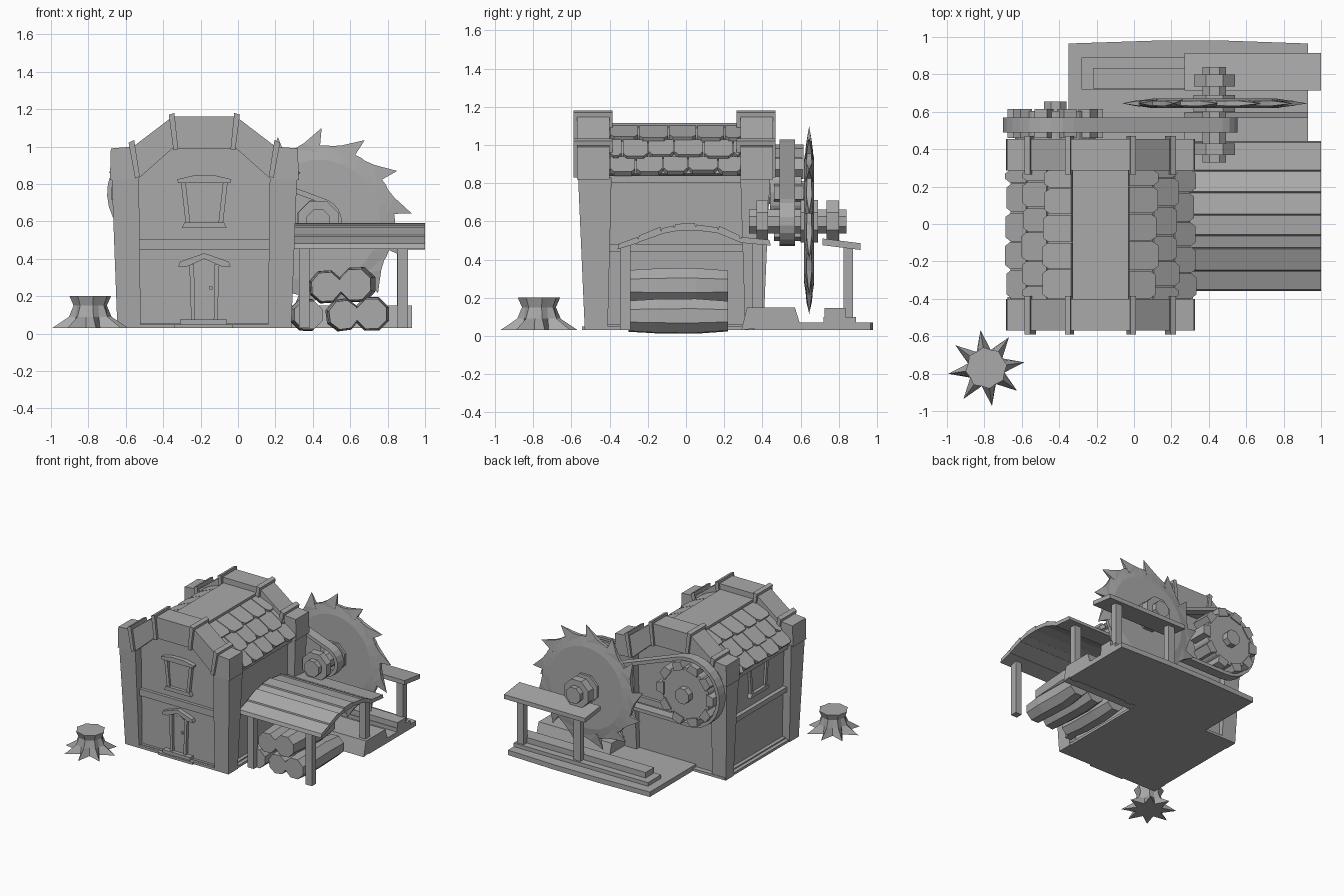
import bpy, bmesh, math, random
from math import sin, cos, pi, radians

if "Cube" in bpy.data.objects:
    bpy.data.objects.remove(bpy.data.objects["Cube"])

random.seed(4)
gray = bpy.data.materials.new("plain gray")
gray.diffuse_color = (0.4, 0.4, 0.4, 1)
gray.use_nodes = True
gray.node_tree.nodes["Principled BSDF"].inputs["Base Color"].default_value = gray.diffuse_color
CX = -0.18  # house centre line


def mesh_object(name, verts, faces):
    me = bpy.data.meshes.new(name)
    me.from_pydata(verts, [], faces)
    bm = bmesh.new()
    bm.from_mesh(me)
    bmesh.ops.recalc_face_normals(bm, faces=bm.faces)
    bm.to_mesh(me)
    bm.free()
    me.materials.append(gray)
    ob = bpy.data.objects.new(name, me)
    bpy.context.collection.objects.link(ob)
    return ob


def loft(name, loops, cap=True):
    """Skin a list of equally long vertex loops."""
    n = len(loops[0])
    faces = [(k * n + i, k * n + (i + 1) % n, (k + 1) * n + (i + 1) % n, (k + 1) * n + i)
             for k in range(len(loops) - 1) for i in range(n)]
    if cap:
        faces += [tuple(range(n)), tuple(range((len(loops) - 1) * n, len(loops) * n))]
    return mesh_object(name, [v for l in loops for v in l], faces)


def place(axis, p, d):
    return {"x": (d, p[0], p[1]), "y": (p[0], d, p[1]), "z": (p[0], p[1], d)}[axis]


def prism(name, axis, pts, a, b):
    return loft(name, [[place(axis, p, d) for p in pts] for d in (a, b)])


def rect(x0, x1, y0, y1):
    return [(x0, y0), (x1, y0), (x1, y1), (x0, y1)]


def box(name, x0, x1, y0, y1, z0, z1):
    return prism(name, "z", rect(x0, x1, y0, y1), z0, z1)


def frustum(name, low, z0, high, z1):
    return loft(name, [[(x, y, z) for x, y in rect(*r)] for r, z in ((low, z0), (high, z1))])


def ring_pts(cx, cz, r, n, a0=0.0):
    return [(cx + r * cos(a0 + 2 * pi * i / n), cz + r * sin(a0 + 2 * pi * i / n)) for i in range(n)]


def sym(pts):
    """Close a right-hand half outline with its mirror image about the house centre."""
    return pts + [(2 * CX - x, z) for x, z in reversed(pts)]


def mir(x0, x1, side):
    return (x0, x1) if side > 0 else (2 * CX - x1, 2 * CX - x0)


# House body and foundation
prism("house_walls", "y", sym([(0.22, 0.03), (0.25, 0.83), (0.17, 0.85), (-0.01, 1.0)]), -0.49, 0.37)
box("house_foundation", -0.64, 0.28, -0.53, 0.41, 0.03, 0.05)

# Leaning corner pillars
for side in (1, -1):
    frustum("corner_pillar_front", (*mir(0.16, 0.285, side), -0.53, -0.41), 0.03,
            (*mir(0.17, 0.315, side), -0.565, -0.39), 0.83)
    frustum("corner_pillar_back", (*mir(0.16, 0.285, side), 0.31, 0.405), 0.03,
            (*mir(0.17, 0.315, side), 0.285, 0.44), 0.83)

# Thick gable arches at both ends with clamp ribs
outer = [(0.325, 0.82), (0.32, 0.99), (0.2, 1.0), (-0.01, 1.16)]
inner = [(-0.01, 0.99), (0.17, 0.83)]
gable = outer + [(2 * CX - x, z) for x, z in reversed(outer)]
gable += [(2 * CX - x, z) for x, z in reversed(inner)] + inner
ribs = [[(0.165, 0.84), (0.19, 0.83), (0.225, 1.02), (0.195, 1.035)],
        [(-0.04, 0.985), (-0.015, 0.98), (0.01, 1.17), (-0.02, 1.18)]]
for y0, y1 in ((-0.57, -0.4), (0.285, 0.455)):
    prism("gable_arch", "y", gable, y0, y1)
    for r in ribs:
        for q in (r, [(2 * CX - x, z) for x, z in r]):
            prism("gable_rib", "y", q, y0 - 0.02, y1 + 0.015)

# Roof core with flat ridge
slope = [(0.3, 0.85), (0.21, 0.93), (0.1, 1.02), (-0.03, 1.09)]
prism("roof_core", "y", sym([(0.24, 0.83)] + slope), -0.4, 0.29)
prism("ridge_cap", "y", sym([(-0.035, 1.07), (-0.03, 1.115)]), -0.4, 0.29)

# Overlapping shingles with clipped corners
for side in (1, -1):
    for row in range(3):
        (xa, za), (xb, zb) = slope[row], slope[row + 1]
        L = math.hypot(xb - xa, zb - za)
        ux, uz = (xb - xa) / L, (zb - za) / L
        nx, nz = uz, -ux
        if nz < 0:
            nx, nz = -nx, -nz
        y = -0.4 - (0.08 if row % 2 else 0.0)
        while y < 0.28:
            w = random.uniform(0.13, 0.16)
            a, b = max(y + 0.003, -0.4), min(y + w - 0.003, 0.29)
            y += w
            if b - a < 0.04:
                continue
            s0 = random.uniform(-0.02, 0.0)
            out = [(s0 + 0.03, a), (s0, a + 0.02), (s0, b - 0.02), (s0 + 0.03, b), (L, b), (L, a)]
            loops = []
            for lift in (0.0, 1.0):
                loop = []
                for s, yy in out:
                    h = lift * (0.028 - 0.016 * s / L)
                    x = xa + ux * s + nx * h
                    loop.append((x if side > 0 else 2 * CX - x, yy, za + uz * s + nz * h))
                loops.append(loop)
            loft("roof_shingle", loops)

# Floor beams, skirting and wall plates
box("front_floor_beam", -0.53, 0.17, -0.515, -0.48, 0.45, 0.505)
box("front_skirting", -0.52, 0.16, -0.51, -0.48, 0.03, 0.055)
box("back_floor_beam", -0.53, 0.17, 0.36, 0.395, 0.45, 0.5)
for side in (1, -1):
    box("side_floor_beam", *mir(0.22, 0.27, side), -0.41, 0.31, 0.44, 0.48)
    box("side_skirting", *mir(0.21, 0.25, side), -0.41, 0.31, 0.03, 0.06)
    box("eave_plate", *mir(0.22, 0.285, side), -0.41, 0.3, 0.8, 0.84)

# Door with pediment, knob and steps
door = [(-0.245, 0.06), (-0.115, 0.06), (-0.115, 0.37), (-0.245, 0.37)]
prism("door_panel", "y", [(-0.225, 0.06), (-0.135, 0.06), (-0.13, 0.34), (-0.18, 0.38), (-0.23, 0.34)], -0.498, -0.48)
for s in (1, -1):
    prism("door_jamb", "y", [(CX + s * x, z) for x, z in
                             ((0.07, 0.06), (0.05, 0.06), (0.055, 0.37), (0.08, 0.37))], -0.515, -0.48)
prism("door_pediment", "y", [(-0.32, 0.36), (-0.27, 0.36), (-0.18, 0.4), (-0.09, 0.36), (-0.04, 0.36),
                             (-0.05, 0.385), (-0.18, 0.43), (-0.31, 0.385)], -0.525, -0.48)
prism("door_knob", "y", ring_pts(-0.145, 0.245, 0.011, 8), -0.515, -0.49)
box("door_step", -0.34, -0.03, -0.545, -0.48, 0.03, 0.05)
box("door_step", -0.31, -0.06, -0.53, -0.48, 0.05, 0.075)

# Windows: front wall and left wall
def window(axis, c, wall, out):
    def part(name, pts, d):
        prism(name, axis, [(c + u, z) for u, z in pts], wall, wall + out * d)
    part("window_pane", rect(-0.09, 0.09, 0.58, 0.81), 0.008)
    part("window_sill", [(-0.12, 0.565), (0.12, 0.565), (0.105, 0.595), (-0.105, 0.595)], 0.035)
    part("window_lintel", [(-0.14, 0.805), (0.14, 0.805), (0.145, 0.825), (0.06, 0.845), (-0.06, 0.845), (-0.145, 0.825)], 0.035)
    for s in (1, -1):
        part("window_jamb", [(s * 0.1, 0.59), (s * 0.075, 0.59), (s * 0.1, 0.81), (s * 0.125, 0.81)], 0.025)

window("y", CX, -0.49, -1)
window("x", -0.05, -0.6, -1)

# Timber deck behind the house
prism("deck_base", "z", [(-0.35, 0.36), (0.93, 0.36), (0.93, 0.965), (0.5, 0.98), (0.1, 0.98), (-0.35, 0.965)], 0.03, 0.07)
box("deck_board", -0.28, 0.93, 0.72, 0.89, 0.07, 0.1)
box("deck_board", -0.22, 0.93, 0.725, 0.835, 0.1, 0.145)
prism("deck_block", "x", [(0.29, 0.03), (0.32, 0.15), (0.57, 0.15), (0.595, 0.07)], 0.27, 0.93)

# Saw bench board on posts
prism("bench_board", "x", [(0.715, 0.475), (0.715, 0.51), (0.915, 0.485), (0.915, 0.45)], 0.27, 1.0)
for x in (0.37, 0.88):
    box("bench_post", x - 0.03, x + 0.03, 0.825, 0.875, 0.07, 0.47)

# Arched lean-to roof made of planks, with posts
arch = [(-0.355, 0.465), (-0.25, 0.5), (-0.13, 0.545), (-0.06, 0.56), (0.05, 0.565), (0.17, 0.55), (0.285, 0.5), (0.44, 0.485)]
for i, ((ya, za), (yb, zb)) in enumerate(zip(arch, arch[1:])):
    e = 0.008 if i % 2 else 0.0
    prism("lean_to_plank", "x", [(ya - 0.004, za - 0.012), (yb + 0.004, zb - 0.012),
                                 (yb - 0.004, zb + 0.018 + e), (ya + 0.004, za + 0.018 + e)], 0.26, 1.0)
for x in (0.355, 0.88):
    for y, z in ((-0.32, 0.475), (0.37, 0.485)):
        box("lean_to_post", x - 0.028, x + 0.028, y - 0.025, y + 0.03, 0.03, z)

# Log pile: rough faceted logs
for x, z, r in ((0.37, 0.1, 0.09), (0.56, 0.1, 0.09), (0.72, 0.105, 0.095), (0.465, 0.25, 0.092), (0.635, 0.262, 0.098)):
    loops = []
    for y, k in ((-0.3, 0.9), (-0.15, 1.0), (0.05, 1.02), (0.22, 0.88)):
        loops.append([(px, y, pz) for px, pz in ring_pts(x + random.uniform(-0.008, 0.008), z, r * k, 8, 0.2 + x * 9)])
    loft("log", loops)

# Saw blade: disc plus pointed teeth
SX, SY, SZ = 0.43, 0.645, 0.6
N = 13
loft("saw_disc", [[place("y", p, SY + d) for p in ring_pts(SX, SZ, r, 2 * N)]
                  for r, d in ((0.33, -0.026), (0.41, -0.012), (0.41, 0.012), (0.33, 0.026))])
for i in range(N):
    a = radians(88) + 2 * pi * i / N
    def at(r, ang, d):
        return (SX + r * cos(ang), SY + d, SZ + r * sin(ang))
    v = [at(0.37, a + 0.02, -0.02), at(0.37, a + 0.02, 0.02), at(0.4, a + 0.46, 0.013), at(0.4, a + 0.46, -0.013),
         at(0.425, a + 0.22, -0.014), at(0.425, a + 0.22, 0.014), at(0.5, a, 0)]
    mesh_object("saw_tooth", v, [(0, 1, 2, 3), (0, 4, 3), (1, 5, 2), (3, 4, 5, 2), (0, 6, 4), (1, 6, 5), (4, 6, 5), (0, 1, 6)])
for y0, y1, r in ((0.33, 0.84, 0.068), (0.37, 0.43, 0.118), (0.735, 0.8, 0.118), (0.6, 0.69, 0.12)):
    prism("saw_axle", "y", ring_pts(SX, SZ, r, 8, pi / 8), y0, y1)

# Toothed drive wheel with hub
GX, GZ = -0.42, 0.75
prism("drive_wheel", "y", ring_pts(GX, GZ, 0.215, 20), 0.44, 0.605)
prism("drive_hub", "y", ring_pts(GX, GZ, 0.065, 8, pi / 8), 0.36, 0.655)
for i in range(10):
    t = 2 * pi * i / 10
    pts = [(GX + r * cos(t) - w * sin(t), GZ + r * sin(t) + w * cos(t))
           for r, w in ((0.19, -0.05), (0.255, -0.035), (0.255, 0.035), (0.19, 0.05))]
    prism("drive_tooth", "y", pts, 0.46, 0.615)

# Belt wrapped tangentially around the drive wheel and saw axle
phi = math.atan2(SZ - GZ, SX - GX)
alpha = math.acos((0.28 - 0.125) / math.hypot(SX - GX, SZ - GZ))
def belt_path(t):
    big = [phi + alpha + (2 * pi - 2 * alpha) * i / 16 for i in range(17)]
    small = [phi - alpha + 2 * alpha * i / 8 for i in range(9)]
    return ([(GX + (0.28 - t) * cos(a), GZ + (0.28 - t) * sin(a)) for a in big]
            + [(SX + (0.125 - t) * cos(a), SZ + (0.125 - t) * sin(a)) for a in small])
loops = [[place("y", p, y) for p in belt_path(t)] for t, y in ((0, 0.49), (0, 0.57), (0.028, 0.57), (0.028, 0.49), (0, 0.49))]
loft("drive_belt", loops, cap=False)

# Tree stump with pointed roots
TX, TY, K = -0.79, -0.77, 8
def stump_ring(z, r_root, r_gap):
    return [(TX + r * cos(pi * i / K + 0.15), TY + r * sin(pi * i / K + 0.15), z)
            for i in range(2 * K) for r in [r_root if i % 2 == 0 else r_gap]]
loft("tree_stump", [stump_ring(0.03, 0.205, 0.1), stump_ring(0.09, 0.115, 0.09),
                    stump_ring(0.15, 0.09, 0.085), stump_ring(0.2, 0.112, 0.1)])
